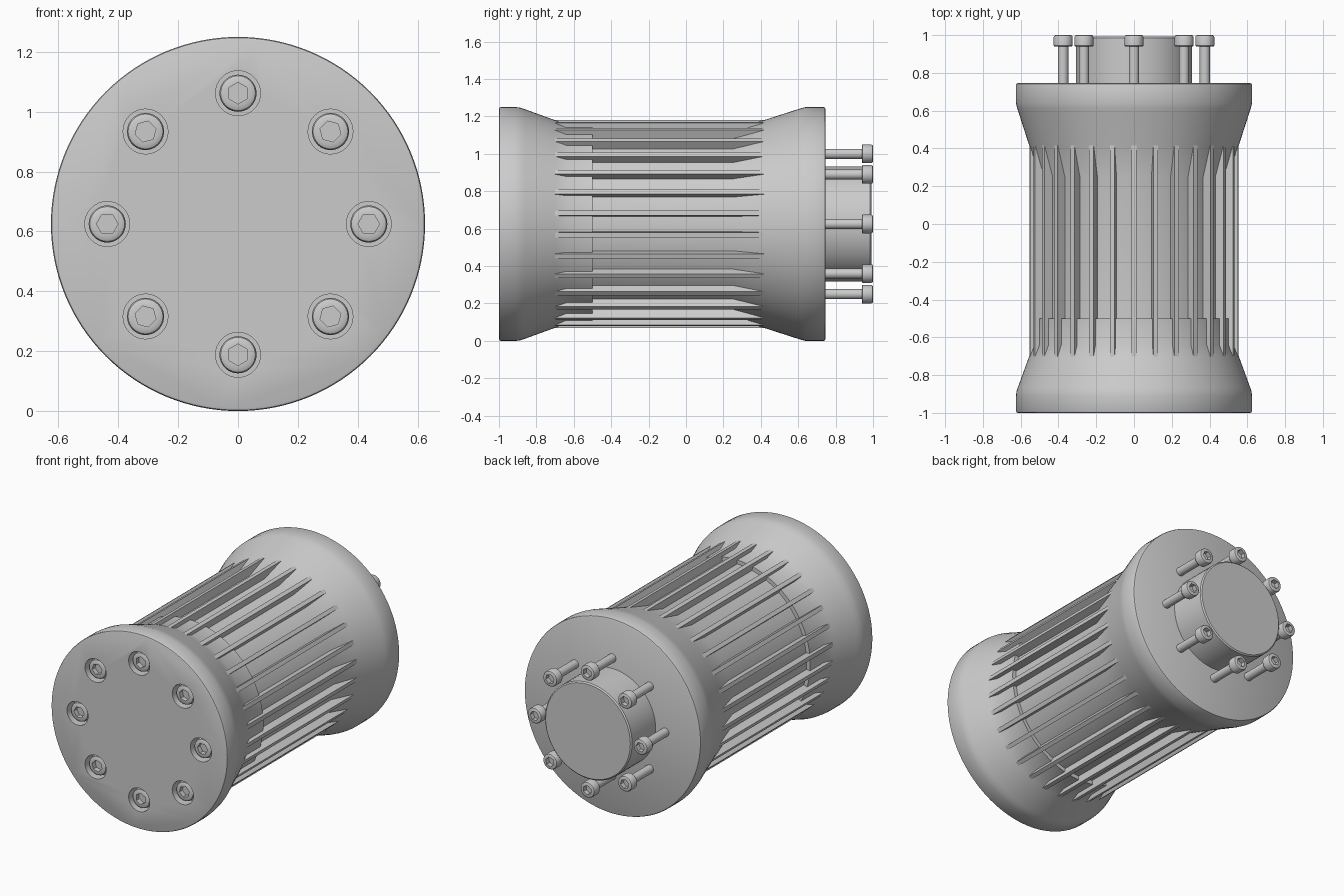
import bpy, bmesh
from math import sin, cos, pi, radians
from mathutils import Matrix, Vector

if "Cube" in bpy.data.objects:
    bpy.data.objects.remove(bpy.data.objects["Cube"])

CZ = 0.625  # height of the main axis


def finish(bm, name):
    bmesh.ops.recalc_face_normals(bm, faces=bm.faces[:])
    me = bpy.data.meshes.new(name)
    bm.to_mesh(me)
    bm.free()
    ob = bpy.data.objects.new(name, me)
    bpy.context.collection.objects.link(ob)
    return ob


def smooth(ob, angle=30):
    bpy.ops.object.select_all(action='DESELECT')
    ob.select_set(True)
    bpy.context.view_layer.objects.active = ob
    bpy.ops.object.shade_smooth_by_angle(angle=radians(angle))


def lathe(bm, profile, seg, offset=(0, 0, 0), turn=0.0):
    """Turn (y, r[, hex]) points around the y axis; a third value makes a hexagonal ring."""
    rings = []
    for p in profile:
        ring = []
        for i in range(seg):
            a = 2 * pi * i / seg
            r = p[1]
            if len(p) > 2:
                r *= cos(pi / 6) / cos(a % (pi / 3) - pi / 6)
            ring.append(bm.verts.new(Vector((r * sin(a + turn), p[0], r * cos(a + turn))) + Vector(offset)))
        rings.append(ring)
    for r0, r1 in zip(rings, rings[1:]):
        for i in range(seg):
            j = (i + 1) % seg
            bm.faces.new((r0[i], r0[j], r1[j], r1[i]))
    bm.faces.new(rings[0])
    bm.faces.new(rings[-1])


def around(radius, count=8):
    for i in range(count):
        a = 2 * pi * i / count
        yield a, (radius * sin(a), 0, CZ + radius * cos(a))


# Turned housing: flared front end, collar, core and flared back end
bm = bmesh.new()
lathe(bm, [(-1, 0.615), (-0.997, 0.622), (-0.99, 0.625), (-0.91, 0.625), (-0.885, 0.622),
           (-0.86, 0.613), (-0.70, 0.555), (-0.64, 0.53), (-0.50, 0.53), (-0.50, 0.505),
           (0.25, 0.505), (0.41, 0.553), (0.59, 0.611), (0.615, 0.619), (0.64, 0.625),
           (0.735, 0.625), (0.742, 0.622), (0.746, 0.614)], 128, (0, 0, CZ))
housing = finish(bm, "housing")

# Counterbores in the front face
bm = bmesh.new()
for a, loc in around(0.437):
    lathe(bm, [(-1.05, 0.075), (-0.93, 0.075)], 32, loc, a)
cutter = finish(bm, "counterbore_cutter")
cutter.hide_render = True
mod = housing.modifiers.new("counterbores", 'BOOLEAN')
mod.operation = 'DIFFERENCE'
mod.solver = 'EXACT'
mod.object = cutter
bpy.context.view_layer.objects.active = housing
bpy.ops.object.modifier_apply(modifier=mod.name)
bpy.data.objects.remove(cutter)
smooth(housing)

# Cooling fins
bm = bmesh.new()
for i in range(30):
    m = (Matrix.Translation((0, 0, CZ)) @ Matrix.Rotation(2 * pi * i / 30, 4, 'Y')
         @ Matrix.Translation((0, -0.145, 0.525)) @ Matrix.Diagonal((0.026, 1.13, 0.06, 1)))
    bmesh.ops.create_cube(bm, size=1, matrix=m)
finish(bm, "cooling_fins")

# Output boss on the back
bm = bmesh.new()
lathe(bm, [(0.74, 0.308), (0.985, 0.308), (0.992, 0.30)], 64, (0, 0, CZ))
smooth(finish(bm, "output_boss"))

# Front screws, sunk in the counterbores
for n, (a, loc) in enumerate(around(0.437)):
    bm = bmesh.new()
    lathe(bm, [(-0.928, 0.062), (-0.972, 0.062), (-0.98, 0.058), (-0.985, 0.048),
               (-0.985, 0.036, 1), (-0.955, 0.036, 1)], 36, loc, a)
    smooth(finish(bm, f"front_screw_{n + 1}"))

# Back screws, standing proud around the boss
for n, (a, loc) in enumerate(around(0.375)):
    bm = bmesh.new()
    lathe(bm, [(0.74, 0.027), (0.94, 0.027), (0.94, 0.047), (0.944, 0.05), (0.99, 0.05),
               (0.997, 0.047), (1.0, 0.041), (1.0, 0.03, 1), (0.97, 0.03, 1)], 36, loc, a)
    smooth(finish(bm, f"back_screw_{n + 1}"))
